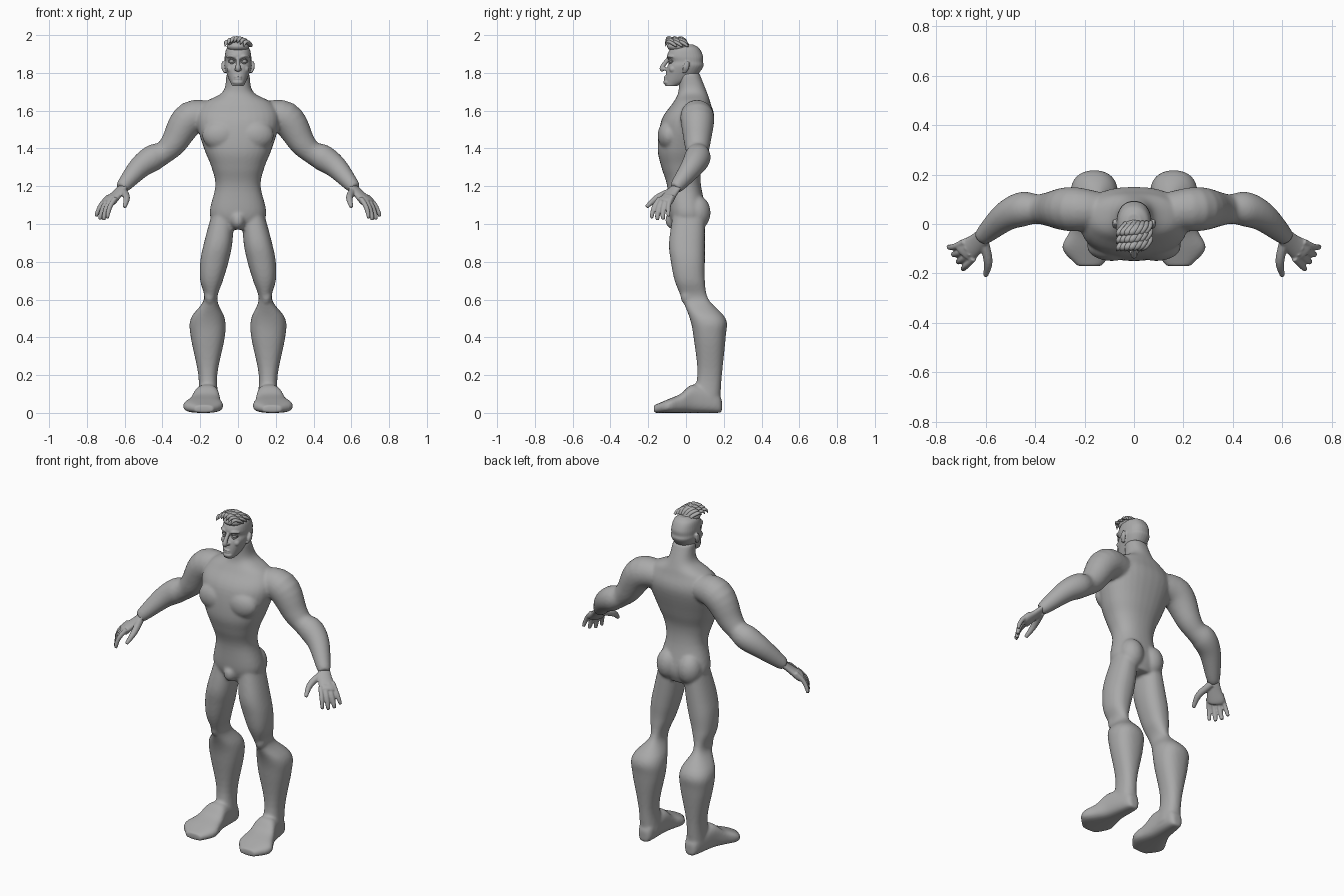
import bpy, bmesh, math
from mathutils import Vector, Matrix

if "Cube" in bpy.data.objects:
    bpy.data.objects.remove(bpy.data.objects["Cube"], do_unlink=True)

SIDES = (1, -1)
FORWARD, SIDEWAYS, UPWARD = Vector((0, 1, 0)), Vector((1, 0, 0)), Vector((0, 0, 1))

clay = bpy.data.materials.new("grey_clay")
clay.use_nodes = True
clay.diffuse_color = (.4, .4, .4, 1)
clay.node_tree.nodes["Principled BSDF"].inputs["Base Color"].default_value = clay.diffuse_color


def spline(rows, steps=5):
    """Pass a smooth curve through rows of numbers."""
    knots = [Vector(row) for row in rows]
    before = knots[0] * 2 - knots[1]
    after = knots[-1] * 2 - knots[-2]
    knots = [before, *knots, after]
    curve = []
    for prev, start, end, following in zip(knots, knots[1:], knots[2:], knots[3:]):
        leave, arrive = (end - prev) / 2, (following - start) / 2
        for k in range(steps):
            t = k / steps
            ease = t * t * (3 - 2 * t)
            curve.append(start.lerp(end, ease) + leave * t * (1 - t) ** 2
                         - arrive * t * t * (1 - t))
    return curve + [knots[-2]]


def oval(count, power=2):
    """Points of a unit superellipse."""
    def soften(value):
        return math.copysign(abs(value) ** (2 / power), value)
    angles = [math.tau * i / count for i in range(count)]
    return [(soften(math.cos(angle)), soften(math.sin(angle))) for angle in angles]


def skin(bm, rings):
    """Join rings of points into a closed shell."""
    loops = [[bm.verts.new(point) for point in ring] for ring in rings]
    faces = [bm.faces.new(loops[0]), bm.faces.new(loops[-1])]
    for lower, upper in zip(loops, loops[1:]):
        for i in range(len(lower)):
            faces.append(bm.faces.new((lower[i - 1], lower[i], upper[i], upper[i - 1])))
    bmesh.ops.recalc_face_normals(bm, faces=faces)


def stack(bm, rows, side=1, power=2.3, lying=False):
    """Loft ovals given as position, x range and depth (or height) range."""
    rings = []
    for place, inner, outer, low, high in spline(rows):
        ring = []
        for u, v in oval(32, power):
            x = side * (inner + outer + u * (outer - inner)) / 2
            w = (low + high + v * (high - low)) / 2
            ring.append((x, place, w) if lying else (x, w, place))
        rings.append(ring)
    skin(bm, rings)


def tube(bm, rows, side=1, across=FORWARD, flat=1, count=16):
    """Tapered tube through x, y, z, radius; flat thins it."""
    curve = spline(rows)
    path = [Vector((side * x, y, z)) for x, y, z, radius in curve]
    across = Vector((side * across.x, across.y, across.z))
    rings = []
    for i, centre in enumerate(path):
        heading = (path[min(i + 1, len(path) - 1)] - path[max(i - 1, 0)]).normalized()
        wide = (across - heading * across.dot(heading)).normalized()
        thin = heading.cross(wide) * flat
        rings.append([centre + (wide * u + thin * v) * curve[i].w for u, v in oval(count)])
    skin(bm, rings)


def ball(bm, centre, size, side=1):
    x, y, z = centre
    matrix = Matrix.Translation((side * x, y, z)) @ Matrix.Diagonal((*size, 1))
    bmesh.ops.create_uvsphere(bm, u_segments=24, v_segments=16, radius=1, matrix=matrix)


def finish(bm, name, voxel=0, relax=0):
    """Make the object and blend its shells into one smooth surface."""
    mesh = bpy.data.meshes.new(name)
    bm.to_mesh(mesh)
    bm.free()
    mesh.materials.append(clay)
    for face in mesh.polygons:
        face.use_smooth = True
    part = bpy.data.objects.new(name, mesh)
    bpy.context.collection.objects.link(part)
    if voxel:
        remesh = part.modifiers.new("blend", "REMESH")
        remesh.mode = "VOXEL"
        remesh.voxel_size = voxel
        remesh.use_smooth_shade = True
        smooth = part.modifiers.new("relax", "SMOOTH")
        smooth.iterations = relax


# Torso and neck: height, half width, front, back
body = bmesh.new()
torso = [(.97, .09, -.06, .09), (1.05, .15, -.09, .11), (1.2, .12, -.1, .08),
         (1.3, .14, -.13, .08), (1.4, .18, -.15, .11), (1.55, .22, -.13, .15),
         (1.64, .18, -.07, .13), (1.7, .08, -.04, .11), (1.8, .06, -.04, .07)]
stack(body, [(height, -half, half, front, back) for height, half, front, back in torso])
ball(body, (0, -.06, 1.02), (.04, .05, .05))

for side in SIDES:
    # Chest, buttock and knee masses
    ball(body, (.09, -.09, 1.47), (.1, .06, .08), side)
    ball(body, (.07, .06, 1.06), (.07, .07, .09), side)
    ball(body, (.15, .01, .62), (.03, .04, .05), side)
    # Leg
    stack(body, [(1.05, .02, .14, -.07, .1), (.9, .03, .18, -.09, .1),
                 (.8, .05, .2, -.08, .1), (.7, .08, .2, -.06, .1),
                 (.6, .11, .18, -.02, .12), (.5, .07, .25, .02, .21),
                 (.4, .07, .25, .04, .21), (.2, .11, .21, .06, .19),
                 (.05, .1, .21, .02, .18)], side)
    # Foot, from heel to toe
    stack(body, [(.19, .13, .18, 0, .07), (.16, .11, .2, 0, .11), (.04, .1, .23, 0, .15),
                 (-.03, .09, .26, 0, .1), (-.1, .08, .29, 0, .07),
                 (-.17, .13, .23, 0, .04)], side, power=2.8, lying=True)
    # Arm, from shoulder to wrist
    tube(body, [(.1, .05, 1.57, .07), (.25, .06, 1.56, .09), (.34, .06, 1.43, .07),
                (.39, .06, 1.38, .06), (.45, .06, 1.35, .07), (.52, .03, 1.3, .06),
                (.6, -.04, 1.21, .04), (.62, -.06, 1.19, .03)], side, count=24)
finish(body, "body", voxel=.008, relax=7)

# Hands: palm, thumb and four fanned fingers
hands = bmesh.new()
index_root, little_root = Vector((.66, -.15, 1.12)), Vector((.7, -.08, 1.13))
index_tip, little_tip = Vector((.69, -.18, 1.03)), Vector((.75, -.09, 1.04))
palm_width = little_root - index_root
bulge = Vector((.01, -.01, 0))
for side in SIDES:
    tube(hands, [(.59, -.03, 1.22, .03), (.64, -.08, 1.16, .04),
                 (.68, -.11, 1.12, .05), (.69, -.12, 1.11, .04)],
         side, palm_width, flat=.5, count=24)
    tube(hands, [(.61, -.06, 1.18, .02), (.59, -.15, 1.14, .018), (.6, -.21, 1.09, .01)],
         side, SIDEWAYS)
    for finger in range(4):
        fan = finger / 3
        arch = math.sin(math.pi * fan)
        root = index_root.lerp(little_root, fan)
        tip = index_tip.lerp(little_tip, fan) - UPWARD * arch * .015
        radius = .013 + arch * .002
        rows = []
        for along in (-.2, .3, .8, 1):
            point = root.lerp(tip, along) + bulge * math.sin(math.pi * along)
            rows.append((*point, radius * (1 - .4 * max(along, 0) ** 4)))
        tube(hands, rows, side, palm_width)
finish(hands, "hands", voxel=.0045, relax=2)

# Head: height, half width, front, back
head = bmesh.new()
skull = [(1.73, .03, -.11, -.05), (1.77, .05, -.11, .04), (1.83, .07, -.1, .09),
         (1.86, .07, -.087, .09), (1.89, .07, -.1, .09), (1.93, .06, -.08, .07),
         (1.95, .03, -.04, .04)]
stack(head, [(height, -half, half, front, back) for height, half, front, back in skull])
# Chin, nose and lips
ball(head, (0, -.1, 1.75), (.03, .02, .015))
tube(head, [(0, -.09, 1.88, .01), (0, -.12, 1.84, .012), (0, -.126, 1.823, .014),
            (0, -.12, 1.81, .01)], across=SIDEWAYS)
for lip_height in (1.768, 1.779):
    ball(head, (0, -.107, lip_height), (.02, .01, .005))
for side in SIDES:
    # Nostril, cheek, brow and ear
    ball(head, (.01, -.11, 1.82), (.01, .012, .008), side)
    ball(head, (.04, -.07, 1.82), (.02, .02, .02), side)
    tube(head, [(.01, -.094, 1.88, .006), (.035, -.093, 1.89, .008),
                (.06, -.07, 1.885, .005)], side, UPWARD)
    tube(head, [(.07, -.01, 1.8, .01), (.08, 0, 1.83, .017), (.08, .01, 1.86, .01)],
         side, flat=.5)
finish(head, "head", voxel=.004, relax=2)

# Eyes with upper and lower lids
eyes = bmesh.new()
eye_height = 1.862
for side in SIDES:
    ball(eyes, (.033, -.076, eye_height), (.016, .015, .013), side)
    for lift in (.012, -.012):
        tube(eyes, [(.014, -.082, eye_height, .003), (.033, -.09, eye_height + lift, .004),
                    (.052, -.074, eye_height, .003)], side, UPWARD, count=8)
finish(eyes, "eyes")

# Swept quiff made of tapered locks
hair = bmesh.new()
ball(hair, (0, -.04, 1.94), (.06, .06, .03))
for row in range(3):
    for lock in range(7):
        offset = lock / 3 - 1
        fall = offset * offset * .02
        x, y = offset * .05, .01 - row * .03
        crest = 1.985 - fall
        tube(hair, [(x + .02, y, 1.95 - fall / 2, .008),
                    (x + .01, y - .02, crest - .01, .014),
                    (x - .01, y - .045, crest, .013),
                    (x - .02, y - .06, crest - .015 - row * .005, .002)],
             across=SIDEWAYS, flat=.65, count=8)
finish(hair, "hair")
